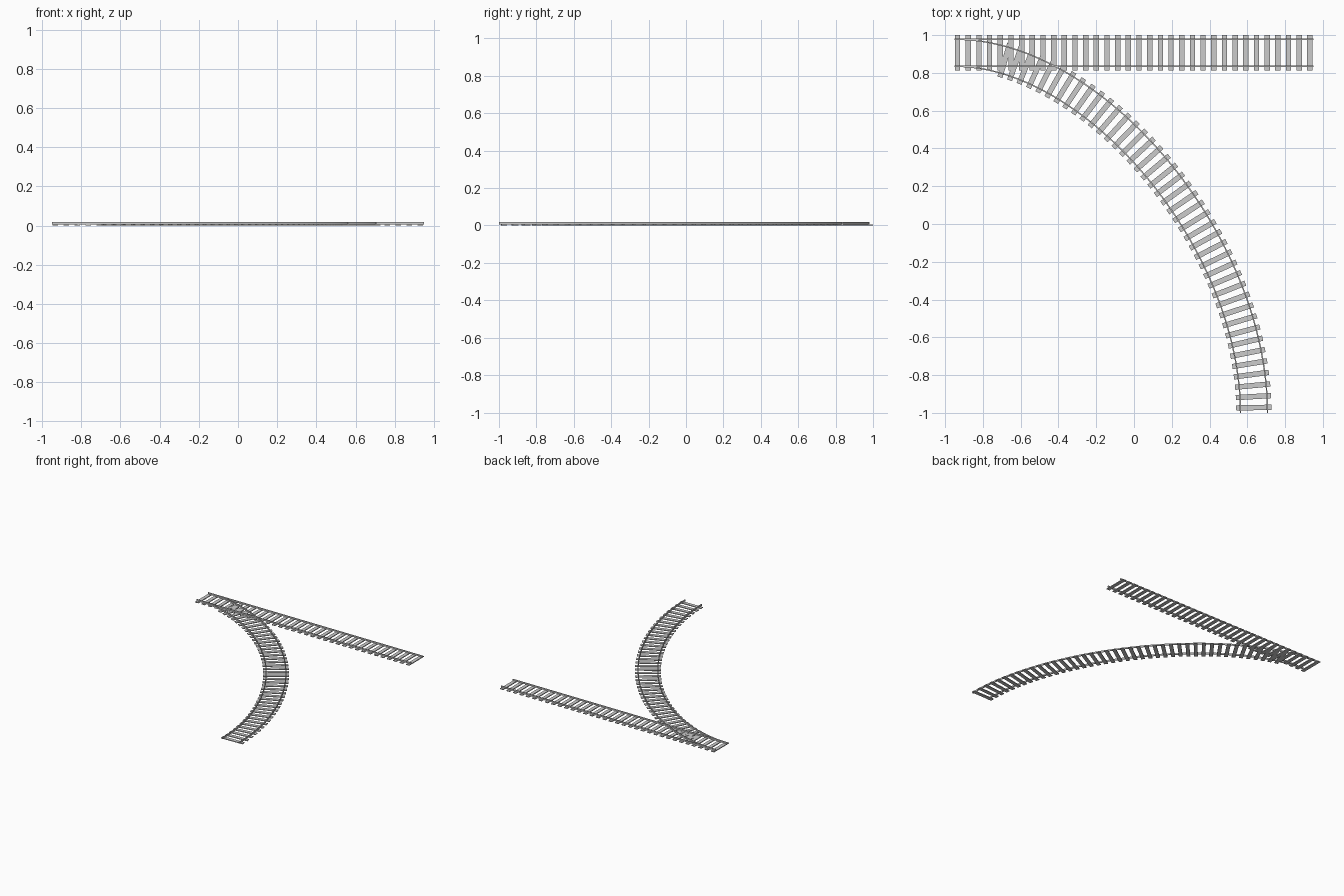
import bpy, bmesh
from mathutils import Vector

if "Cube" in bpy.data.objects:
    bpy.data.objects.remove(bpy.data.objects["Cube"])

GAUGE = 0.0715       # half distance between rails
SLEEPER_L = 0.187
SLEEPER_W = 0.028
SLEEPER_H = 0.0065
MID_Y = 0.9065       # centre line of the straight track
UP = Vector((0, 0, 1))

# slim rail section (offset, height)
SECTION = [(0.0035, 0.006), (0.0035, 0.018), (-0.0035, 0.018), (-0.0035, 0.006)]


def finish(name, bm, smooth=False):
    bmesh.ops.recalc_face_normals(bm, faces=bm.faces)
    me = bpy.data.meshes.new(name)
    bm.to_mesh(me)
    bm.free()
    ob = bpy.data.objects.new(name, me)
    bpy.context.collection.objects.link(ob)
    if smooth:
        bpy.ops.object.select_all(action='DESELECT')
        ob.select_set(True)
        bpy.context.view_layer.objects.active = ob
        bpy.ops.object.shade_smooth_by_angle()
    return ob


def bezier_path(p0, p1, p2, p3, n):
    """Points and unit tangents along a cubic curve."""
    out = []
    for i in range(n + 1):
        t = i / n
        s = 1 - t
        p = s**3 * p0 + 3*s*s*t * p1 + 3*s*t*t * p2 + t**3 * p3
        d = s*s * (p1 - p0) + 2*s*t * (p2 - p1) + t*t * (p3 - p2)
        out.append((p, d.normalized()))
    return out


def rail(name, path, offset):
    bm = bmesh.new()
    rings = []
    for p, d in path:
        side = UP.cross(d)
        rings.append([bm.verts.new(p + side * (offset + x) + UP * z) for x, z in SECTION])
    n = len(SECTION)
    for a, b in zip(rings, rings[1:]):
        for i in range(n):
            j = (i + 1) % n
            bm.faces.new((a[i], a[j], b[j], b[i]))
    bm.faces.new(rings[0])
    bm.faces.new(rings[-1])
    return finish(name, bm, smooth=True)


def sleepers(name, places, height):
    bm = bmesh.new()
    for p, d in places:
        side = UP.cross(d)
        cube = bmesh.ops.create_cube(bm, size=1)["verts"]
        for v in cube:
            c = v.co.copy()
            v.co = p + d * (c.x * SLEEPER_W) + side * (c.y * SLEEPER_L) + UP * ((c.z + 0.5) * height)
    return finish(name, bm)


def spaced(path, start, end, count):
    """Evenly spaced places by distance along the path."""
    dist = [0.0]
    for (a, _), (b, _) in zip(path, path[1:]):
        dist.append(dist[-1] + (b - a).length)
    end = dist[-1] - end
    out, k = [], 0
    for i in range(count):
        s = start + (end - start) * i / (count - 1)
        while dist[k + 1] < s:
            k += 1
        f = (s - dist[k]) / (dist[k + 1] - dist[k])
        out.append((path[k][0].lerp(path[k + 1][0], f),
                    path[k][1].lerp(path[k + 1][1], f).normalized()))
    return out


# straight track
X = Vector((1, 0, 0))
straight = [(Vector((-0.95, MID_Y, 0)), X), (Vector((0.95, MID_Y, 0)), X)]
rail("straight_rail_back", straight, GAUGE)
rail("straight_rail_front", straight, -GAUGE)
sleepers("straight_sleepers", spaced(straight, 0.016, 0.019, 34), SLEEPER_H)

# diverging curved track
curve = bezier_path(Vector((-0.95, MID_Y, 0)), Vector((-0.2, MID_Y, 0)),
                    Vector((0.635, -0.1, 0)), Vector((0.635, -1, 0)), 64)
rail("curved_rail_outer", curve, GAUGE)
rail("curved_rail_inner", curve, -GAUGE)
sleepers("curved_sleepers", spaced(curve, 0.27, 0.028, 42), SLEEPER_H - 0.0004)
